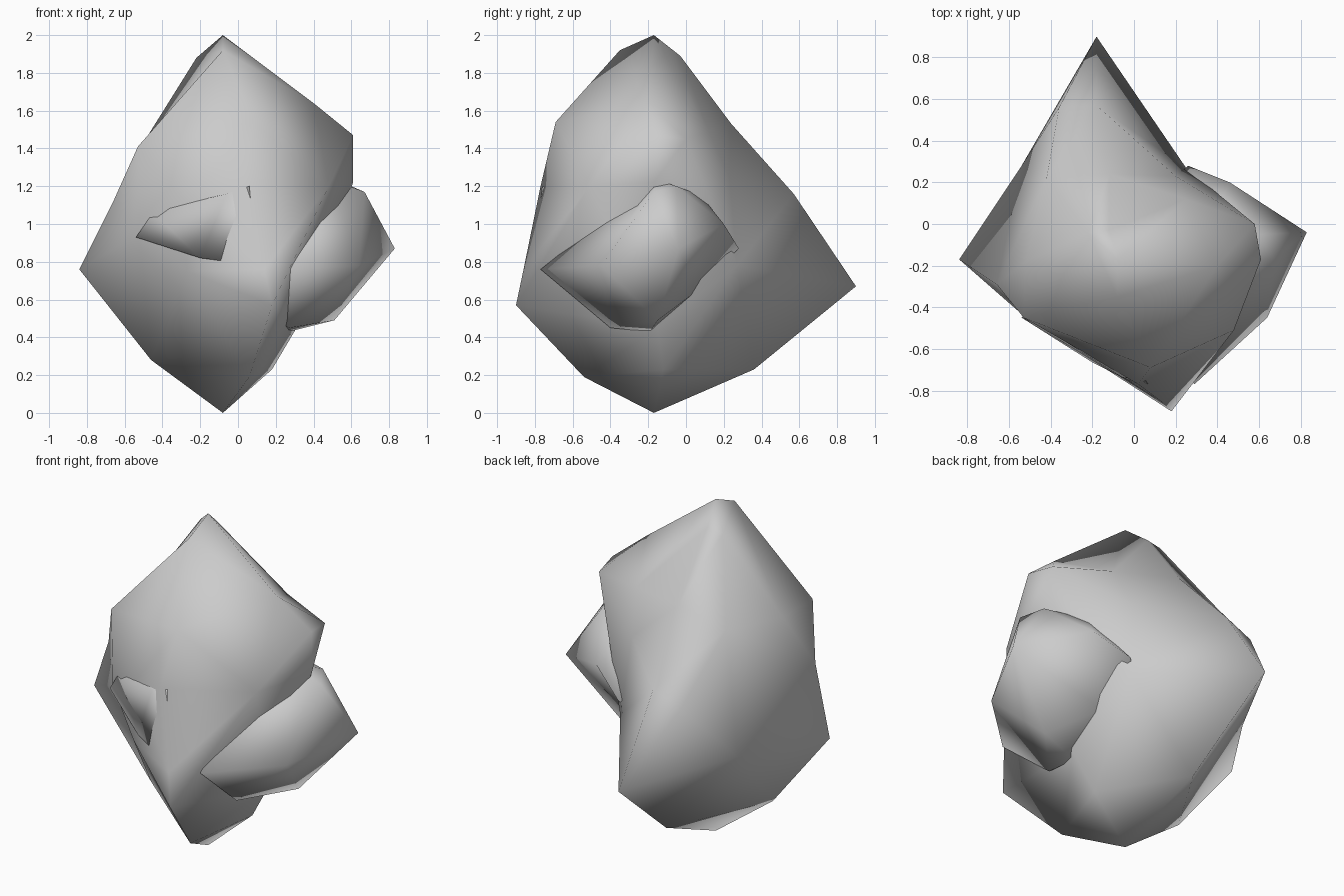
import bpy, bmesh
from mathutils import Vector


def rock(name, centre, points):
    """Faceted star-shaped stone: corners are joined as seen from its centre."""
    c = Vector(centre)
    bm = bmesh.new()
    targets = [Vector(p) for p in points]
    verts = [bm.verts.new((p - c).normalized()) for p in targets]
    bmesh.ops.convex_hull(bm, input=verts)
    bmesh.ops.triangulate(bm, faces=bm.faces[:])
    bmesh.ops.recalc_face_normals(bm, faces=bm.faces[:])
    for v, p in zip(verts, targets):
        v.co = p
    for f in bm.faces:
        f.smooth = True
    me = bpy.data.meshes.new(name)
    bm.to_mesh(me)
    bm.free()
    ob = bpy.data.objects.new(name, me)
    bpy.context.collection.objects.link(ob)
    return ob


# Large main boulder
rock("main_boulder", (-0.08, -0.12, 0.95), [
    (-0.08, -0.17, 2.0), (-0.08, -0.35, 1.92), (-0.12, -0.03, 1.89), (-0.22, -0.04, 1.88),
    (0.40, -0.20, 1.64), (0.61, -0.17, 1.47), (0.61, -0.17, 1.22), (0.58, 0.0, 1.45),
    (0.25, 0.12, 1.49), (-0.12, 0.24, 1.53), (-0.42, 0.22, 1.45), (-0.36, 0.56, 1.09),
    (-0.18, 0.57, 1.16), (-0.18, 0.90, 0.67), (0.20, 0.23, 1.25),
    (0.25, 0.27, 0.78), (-0.12, 0.36, 0.23),
    (-0.54, 0.28, 0.74), (-0.84, -0.17, 0.76), (-0.66, -0.29, 1.12), (-0.52, -0.18, 1.40),
    (-0.46, -0.17, 0.28), (-0.08, -0.17, 0.0), (0.18, -0.12, 0.23), (0.31, -0.15, 0.45),
    (0.06, -0.54, 0.19), (0.18, -0.90, 0.57), (0.14, -0.86, 0.76),
    (-0.27, -0.61, 0.75), (-0.27, -0.60, 1.1), (0.02, -0.77, 1.2), (0.08, -0.69, 1.54),
    (0.48, -0.51, 1.2), (-0.53, -0.45, 1.41), (-0.52, -0.45, 0.95),
])

# Smaller stone leaning against the right side
rock("side_stone", (0.36, -0.2, 0.82), [
    (0.83, -0.04, 0.87), (0.67, -0.17, 1.17), (0.48, -0.17, 1.24), (0.46, 0.20, 1.0),
    (0.60, -0.05, 1.2), (0.26, 0.28, 0.87), (0.27, 0.05, 0.64), (0.51, -0.15, 0.49),
    (0.27, -0.19, 0.43), (0.27, -0.40, 0.45), (0.64, -0.45, 0.78), (0.29, -0.77, 0.76),
    (0.05, -0.4, 0.8), (0.2, -0.2, 1.15), (0.4, 0.08, 1.15), (0.05, 0.1, 0.8),
    (0.02, -0.2, 0.6),
])

# Shallow stone just breaking through the front face
rock("front_stone", (-0.2, -0.4, 1.0), [
    (-0.45, -0.49, 1.06), (-0.54, -0.45, 0.93), (-0.2, -0.665, 0.82),
    (0.10, -0.81, 0.78), (0.06, -0.76, 1.2), (-0.06, -0.735, 1.16), (-0.2, -0.1, 1.0),
])
